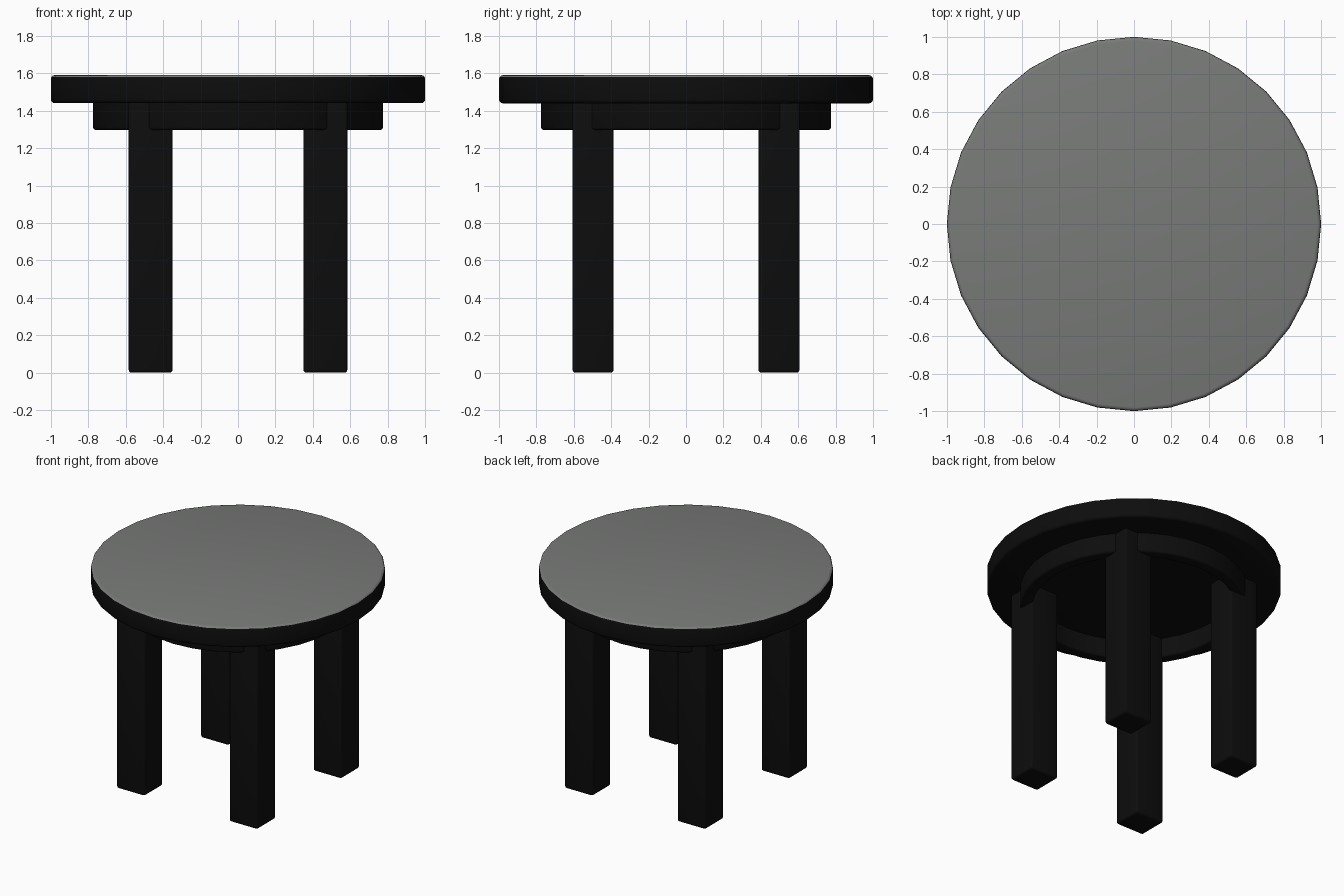
import bpy, bmesh, math

if "Cube" in bpy.data.objects:
    bpy.data.objects.remove(bpy.data.objects["Cube"])

def material(name, rgb):
    m = bpy.data.materials.new(name)
    m.diffuse_color = (*rgb, 1)
    m.use_nodes = True
    m.node_tree.nodes["Principled BSDF"].inputs["Base Color"].default_value = m.diffuse_color
    return m

black = material("black wood", (0.004, 0.004, 0.004))
grey = material("grey top", (0.19, 0.197, 0.19))

def lathe(name, profile, mats, sides=32, closed=False):
    """Revolve (radius, z) points; an open profile gets caps at both ends."""
    bm = bmesh.new()
    rings = [[bm.verts.new((r * math.cos(2 * math.pi * i / sides),
                            r * math.sin(2 * math.pi * i / sides), z))
              for i in range(sides)] for r, z in profile]
    pairs = list(zip(rings, rings[1:]))
    if closed:
        pairs.append((rings[-1], rings[0]))
    else:
        bm.faces.new(rings[0][::-1])
        bm.faces.new(rings[-1])
    for a, b in pairs:
        for i in range(sides):
            j = (i + 1) % sides
            bm.faces.new((a[i], a[j], b[j], b[i]))
    bmesh.ops.recalc_face_normals(bm, faces=bm.faces)
    return finish(name, bm, mats)

def finish(name, bm, mats):
    me = bpy.data.meshes.new(name)
    bm.to_mesh(me)
    bm.free()
    ob = bpy.data.objects.new(name, me)
    bpy.context.collection.objects.link(ob)
    for m in mats:
        me.materials.append(m)
    bpy.ops.object.select_all(action='DESELECT')
    ob.select_set(True)
    bpy.context.view_layer.objects.active = ob
    bpy.ops.object.shade_smooth_by_angle(angle=math.radians(35))
    return ob

def rounded(cx, cz, b, start):
    """Quarter-round corner points, counter-clockwise from the start angle."""
    return [(cx + b * math.cos(math.radians(start + 30 * k)),
             cz + b * math.sin(math.radians(start + 30 * k))) for k in range(4)]

# table top: black rounded rim, grey upper surface
B = 0.02
top = lathe("table_top",
            rounded(1 - B, 1.44 + B, B, -90) + rounded(1 - B, 1.59 - B, B, 0),
            [black, grey])
for p in top.data.polygons:
    p.material_index = 1 if p.normal.z > 0.6 else 0

# apron ring under the top
b = 0.015
lathe("apron_ring",
      rounded(0.775 - b, 1.297 + b, b, -90) + [(0.775, 1.45), (0.69, 1.45)]
      + rounded(0.69 + b, 1.297 + b, b, 180), [black], closed=True)

# four square legs with softened edges
for xs, side in ((-1, "left"), (1, "right")):
    for ys, end in ((-1, "front"), (1, "back")):
        bm = bmesh.new()
        bmesh.ops.create_cube(bm, size=1)
        for v in bm.verts:
            v.co = (xs * 0.467 + v.co.x * 0.235,
                    ys * 0.497 + v.co.y * 0.22,
                    0.725 + v.co.z * 1.45)
        bmesh.ops.bevel(bm, geom=bm.edges[:], offset=0.016, segments=3,
                        profile=0.5, affect='EDGES')
        finish(f"{end}_{side}_leg", bm, [black])
